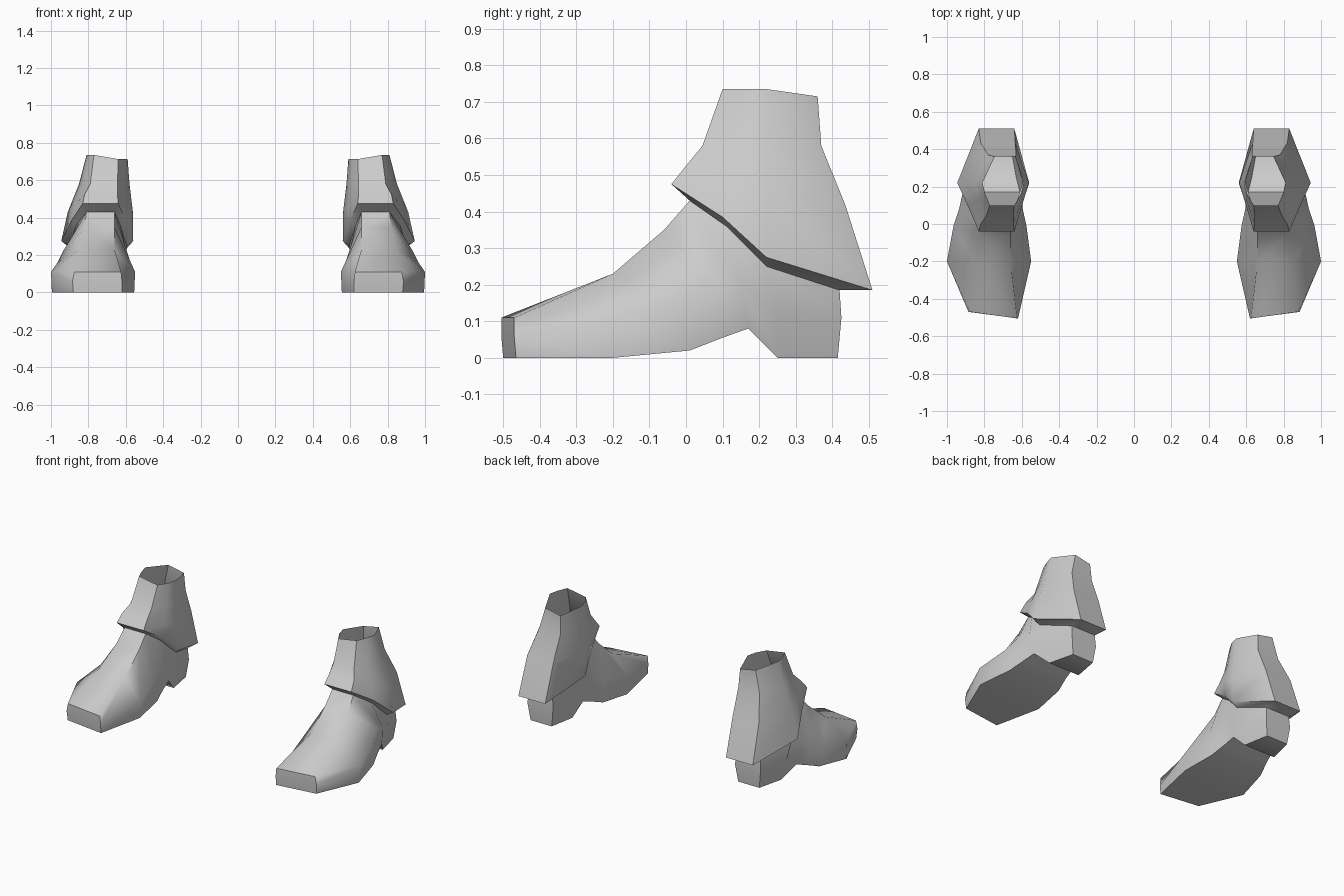
import bpy, math

if "Cube" in bpy.data.objects:
    bpy.data.objects.remove(bpy.data.objects["Cube"])

grey = bpy.data.materials.new("warm grey")
grey.diffuse_color = (0.6, 0.6, 0.6, 1)
grey.use_nodes = True
grey.node_tree.nodes["Principled BSDF"].inputs["Base Color"].default_value = grey.diffuse_color


def make(name, verts, faces):
    """Mesh part for one boot, mirrored to make the pair."""
    me = bpy.data.meshes.new(name)
    me.from_pydata(verts, [], faces)
    me.materials.append(grey)
    ob = bpy.data.objects.new(name, me)
    bpy.context.collection.objects.link(ob)
    bpy.context.view_layer.objects.active = ob
    ob.select_set(True)
    bpy.ops.object.mode_set(mode='EDIT')
    bpy.ops.mesh.select_all(action='SELECT')
    bpy.ops.mesh.normals_make_consistent(inside=False)
    bpy.ops.object.mode_set(mode='OBJECT')
    bpy.ops.object.shade_smooth_by_angle(angle=math.radians(58))
    ob.select_set(False)
    m = ob.modifiers.new("pair", 'MIRROR')
    m.use_mirror_merge = False
    return ob


# Shoe sections from toe to heel: (inner x, outer x, y, z) at sole, side and top
sections = [
    [(.62, .88, -.50, 0), (.62, .885, -.505, .06), (.625, .875, -.505, .11)],
    [(.555, .995, -.20, 0), (.55, 1.0, -.20, .11), (.66, .85, -.20, .23)],
    [(.58, .95, .01, .02), (.575, .965, -.01, .16), (.66, .82, -.06, .35)],
    [(.60, .92, .10, .055), (.595, .935, .08, .22), (.66, .81, .01, .43)],
    [(.61, .90, .17, .08), (.60, .92, .15, .20), (.63, .865, .11, .36)],
    [(.63, .85, .25, 0), (.605, .885, .25, .12), (.595, .90, .22, .25)],
    [(.66, .81, .415, 0), (.645, .825, .425, .11), (.65, .82, .42, .185)],
]
verts, faces = [], []
for i, sec in enumerate(sections):
    skew = .035 if i == 0 else 0        # outer toe corner sits further back
    verts += [(a, y, z) for a, b, y, z in sec]
    verts += [(b, y + skew, z) for a, b, y, z in reversed(sec)]
for i in range(len(sections) - 1):
    for j in range(6):
        if j == 2 and i >= 3:           # open at the ankle
            continue
        k = (j + 1) % 6
        faces.append((i*6 + j, i*6 + k, i*6 + 6 + k, i*6 + 6 + j))
e = 6 * (len(sections) - 1)
faces += [(0, 1, 4, 5), (1, 2, 3, 4),
          (e, e + 1, e + 4, e + 5), (e + 1, e + 2, e + 3, e + 4)]
make("shoe", verts, faces)

# Ankle cuff rings, each from front to back: (inner x, outer x, y, z)
rings = [
    [s[2] for s in sections[3:]],                                # seam on shoe
    [(.64, .83, -.04, .475), (.60, .89, .10, .385),
     (.56, .945, .22, .275), (.64, .83, .51, .185)],             # flared rim
    [(.645, .82, 0, .525), (.595, .87, .11, .47),
     (.562, .91, .22, .43), (.635, .82, .435, .42)],
    [(.645, .79, .045, .58), (.60, .83, .13, .58),
     (.58, .85, .22, .58), (.63, .78, .37, .58)],
    [(.64, .77, .10, .735), (.605, .795, .16, .735),
     (.59, .81, .22, .735), (.635, .745, .36, .715)],            # opening
]
verts, faces = [], []
for i, ring in enumerate(rings):
    tilt = .022 if i == 4 else 0        # opening dips on the inner side
    verts += [(a, y, z - tilt) for a, b, y, z in ring]
    verts += [(b, y, z) for a, b, y, z in reversed(ring)]
for i in range(len(rings) - 1):
    for j in range(8):
        k = (j + 1) % 8
        faces.append((i*8 + j, i*8 + k, i*8 + 8 + k, i*8 + 8 + j))
make("ankle_cuff", verts, faces)
